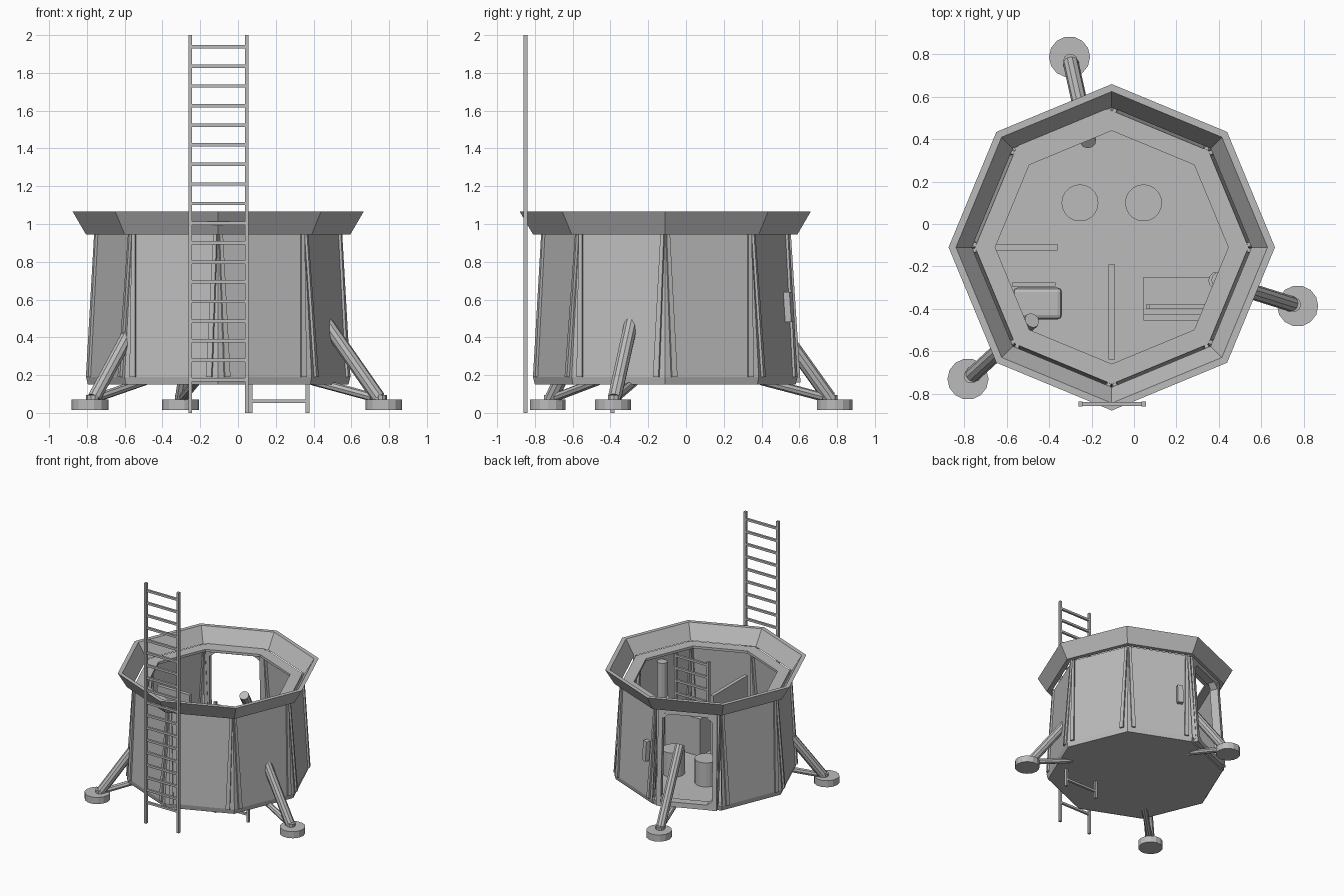
import bpy, bmesh
from math import sin, cos, pi, radians
from mathutils import Vector

if "Cube" in bpy.data.objects:
    bpy.data.objects.remove(bpy.data.objects["Cube"])

grey = bpy.data.materials.new("plain grey")
grey.use_nodes = True
GREY = (0.5, 0.5, 0.5, 1)
grey.diffuse_color = GREY
grey.node_tree.nodes["Principled BSDF"].inputs["Base Color"].default_value = GREY

CENTRE = Vector((-0.105, -0.11, 0))
FLOOR = 0.19
DOOR = 2  # open sector of the octagon


def finish(name, bm, recalc=True):
    if recalc:
        bmesh.ops.recalc_face_normals(bm, faces=bm.faces)
    mesh = bpy.data.meshes.new(name)
    bm.to_mesh(mesh)
    bm.free()
    mesh.materials.append(grey)
    obj = bpy.data.objects.new(name, mesh)
    bpy.context.collection.objects.link(obj)
    return obj


def add_prism(bm, low, high):
    """Join two matching loops of points into a closed solid."""
    a = [bm.verts.new(p) for p in low]
    b = [bm.verts.new(p) for p in high]
    n = len(a)
    bm.faces.new(a)
    bm.faces.new(b)
    for i in range(n):
        j = (i + 1) % n
        bm.faces.new((a[i], a[j], b[j], b[i]))


def add_box(bm, x0, x1, y0, y1, z0, z1):
    corners = [(x0, y0), (x1, y0), (x1, y1), (x0, y1)]
    add_prism(bm, [(x, y, z0) for x, y in corners], [(x, y, z1) for x, y in corners])


def box(name, *size):
    bm = bmesh.new()
    add_box(bm, *size)
    return finish(name, bm)


def rod(name, start, end, radius, sides):
    start, end = Vector(start), Vector(end)
    turn = (end - start).to_track_quat('Z', 'Y')
    loop = [turn @ Vector((radius * cos(2 * pi * i / sides), radius * sin(2 * pi * i / sides), 0))
            for i in range(sides)]
    bm = bmesh.new()
    add_prism(bm, [start + p for p in loop], [end + p for p in loop])
    return finish(name, bm)


def polar(radius, angle, z):
    return CENTRE + Vector((radius * cos(angle), radius * sin(angle), z))


def octagon_shell(name, profile, skip=()):
    """Sweep a closed profile round eight corners; skip holds (sector, edge) gaps."""
    bm = bmesh.new()
    rings = [[bm.verts.new(polar(r, k * pi / 4, z)) for r, z in profile] for k in range(8)]
    n = len(profile)
    for k in range(8):
        for i in range(n):
            if (k, i) not in skip:
                a, b, j = rings[k], rings[(k + 1) % 8], (i + 1) % n
                bm.faces.new((a[i], b[i], b[j], a[j]))
    return finish(name, bm)


# Hull walls with the ceiling lip, leaving the doorway open
wall = [(0.69, 0.15), (0.70, FLOOR), (0.645, 0.95), (0.55, 0.95), (0.55, 0.93), (0.62, 0.93), (0.67, FLOOR)]
octagon_shell("hull_wall", wall, skip={(DOOR, 1), (DOOR, 5)})
# Flared rim
octagon_shell("flared_rim", [(0.70, 0.945), (0.77, 1.065), (0.735, 1.065), (0.66, 0.945)])
# Floor slab
bm = bmesh.new()
add_prism(bm, [polar(0.688, k * pi / 4, 0.151) for k in range(8)],
          [polar(0.695, k * pi / 4, FLOOR) for k in range(8)])
finish("floor_slab", bm)


def wall_radius(z):
    return 0.70 - (z - FLOOR) * 0.0724


def half_side(z):
    return wall_radius(z) * sin(pi / 8)


def on_wall(face, u, z, out):
    """Point on a sloping wall: u along it, out away from it."""
    a = (face + 0.5) * pi / 4
    across = Vector((-sin(a), cos(a), 0))
    return polar(wall_radius(z) * cos(pi / 8) + out, a, z) + across * u


def add_wall_bar(bm, face, outline, inner, outer):
    add_prism(bm, [on_wall(face, u, z, inner) for u, z in outline],
              [on_wall(face, u, z, outer) for u, z in outline])


# Pairs of ribs that spread apart down each corner
bm = bmesh.new()
for face in range(8):
    for side in (-1, 1):
        lo, hi = half_side(FLOOR), half_side(0.945)
        add_wall_bar(bm, face, [(side * (lo - 0.065), FLOOR), (side * (lo - 0.033), FLOOR),
                                (side * (hi - 0.003), 0.945), (side * (hi - 0.022), 0.945)], -0.045, 0.014)
finish("corner_ribs", bm)

# Door frame with chamfered corners
bm = bmesh.new()
for side in (-1, 1):
    def edge(z, inset):
        return (side * (half_side(z) - inset), z)
    add_wall_bar(bm, DOOR, [edge(0.16, 0.035), edge(0.95, 0.02), edge(0.95, 0.055), edge(0.16, 0.07)], -0.04, 0.03)
    for z, step in ((0.2, 0.05), (0.91, -0.05)):
        add_wall_bar(bm, DOOR, [edge(z, 0.05), edge(z + step, 0.05), edge(z, 0.11)], -0.03, 0.028)
for z0, z1 in ((0.16, 0.2), (0.905, 0.95)):
    w0, w1 = half_side(z0) - 0.05, half_side(z1) - 0.05
    add_wall_bar(bm, DOOR, [(-w0, z0), (w0, z0), (w1, z1), (-w1, z1)], -0.04, 0.027)
finish("door_frame", bm)

# Door control pad beside the doorway
bm = bmesh.new()
add_wall_bar(bm, DOOR - 1, [(0.145, 0.48), (0.19, 0.48), (0.19, 0.64), (0.145, 0.64)], -0.005, 0.035)
finish("door_control", bm)

# Three legs, each with a main strut, a lower brace and a foot pad
for i, degrees in enumerate((102.5, 222.5, 342.5)):
    a = radians(degrees)
    rod(f"leg_strut_{i}", polar(0.89, a, 0.08), polar(0.51, a, 0.60), 0.037, 10)
    rod(f"leg_brace_{i}", polar(0.85, a, 0.085), polar(0.52, a, 0.17), 0.023, 8)
    rod(f"foot_pad_{i}", polar(0.92, a, 0.015), polar(0.92, a, 0.07), 0.097, 14)
    rod(f"foot_joint_{i}", polar(0.90, a, 0.06), polar(0.90, a, 0.095), 0.035, 10)


def ladder(name, x0, x1, y, top, first, count):
    bm = bmesh.new()
    for x in (x0, x1):
        add_box(bm, x - 0.01, x + 0.01, y - 0.011, y + 0.011, 0, top)
    for k in range(count):
        z = first + k * 0.1037
        add_box(bm, x0, x1, y - 0.009, y + 0.009, z - 0.009, z + 0.009)
    finish(name, bm)


ladder("outer_ladder", -0.253, 0.046, -0.849, 2.0, 0.175, 18)
ladder("inner_ladder", 0.066, 0.368, -0.39, 0.92, 0.062, 9)

# Interior partitions
box("long_partition", -0.12, -0.09, -0.64, -0.19, FLOOR, 0.76)
box("short_partition", -0.66, -0.36, -0.125, -0.095, FLOOR, 0.76)

# Stools
for x in (-0.255, 0.045):
    rod("stool", (x, 0.1, FLOOR), (x, 0.1, 0.39), 0.087, 20)

# Storage chest with a step, and a tank behind it
box("storage_chest", 0.045, 0.39, -0.43, -0.25, FLOOR, 0.5)
box("chest_step", 0.045, 0.33, -0.455, -0.43, FLOOR, 0.45)
rod("tank", (0.405, -0.265, FLOOR), (0.405, -0.265, 0.88), 0.04, 12)

# Seat with a back plate and a small canister
seat = box("seat", -0.57, -0.34, -0.45, -0.30, FLOOR, 0.42)
bevel = seat.modifiers.new("rounding", 'BEVEL')
bevel.width, bevel.segments = 0.02, 2
box("seat_back", -0.575, -0.37, -0.295, -0.275, FLOOR, 0.55)
rod("canister", (-0.48, -0.465, FLOOR), (-0.48, -0.465, 0.35), 0.03, 12)
